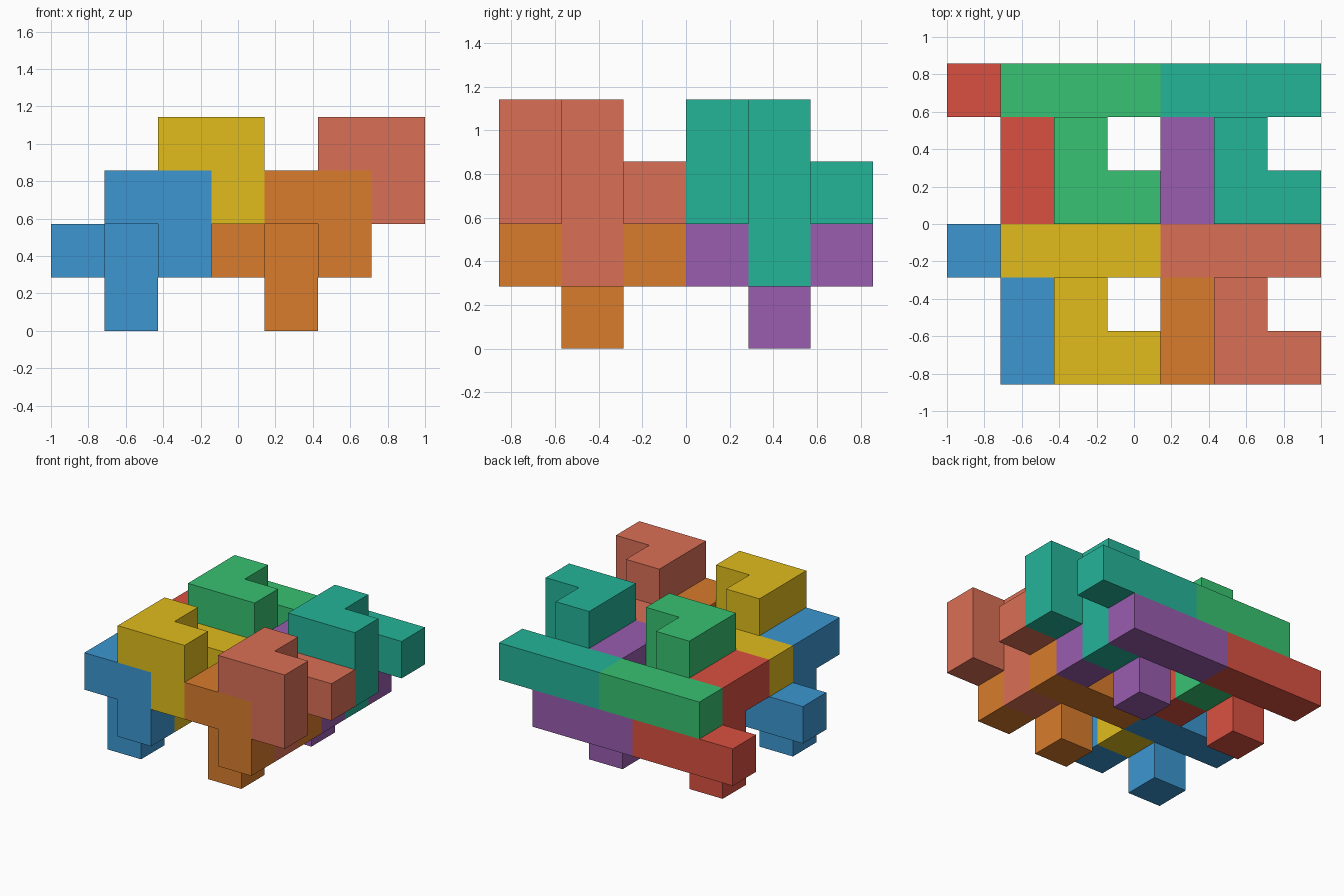
import bpy, bmesh
from mathutils import Vector

if "Cube" in bpy.data.objects:
    bpy.data.objects.remove(bpy.data.objects["Cube"])

U = 2 / 7                        # edge of one cube cell
ORIGIN = Vector((-3.5, -3, 0))   # centres the 7 x 6 x 4 cell block

# One nine-cube piece: hooked front arm, upright post, rear crossbar
CELLS = {(1, 0, 2), (2, 0, 2), (2, 0, 1),
         (1, 1, 0), (1, 1, 1), (1, 1, 2),
         (0, 2, 1), (1, 2, 1), (2, 2, 1)}


def piece(name, offset, color):
    """Outer skin of the cube cells, merged into clean flat faces."""
    bm = bmesh.new()
    base = ORIGIN + Vector(offset)
    for cell in CELLS:
        for axis in range(3):
            for sign in (-1, 1):
                n = Vector((0, 0, 0))
                n[axis] = sign
                if tuple(int(c + d) for c, d in zip(cell, n)) in CELLS:
                    continue
                a = Vector((0, 0, 0))
                a[(axis + 1) % 3] = 0.5
                b = n.cross(a)
                c = base + Vector(cell) + Vector((0.5, 0.5, 0.5)) + n * 0.5
                corners = (c - a - b, c + a - b, c + a + b, c - a + b)
                bm.faces.new([bm.verts.new(p * U) for p in corners])
    bmesh.ops.remove_doubles(bm, verts=bm.verts, dist=1e-4)
    bmesh.ops.dissolve_limit(bm, angle_limit=0.01, verts=bm.verts, edges=bm.edges)
    mesh = bpy.data.meshes.new(name)
    bm.to_mesh(mesh)
    bm.free()
    mat = bpy.data.materials.new(name + "_color")
    mat.diffuse_color = (*color, 1)
    mat.use_nodes = True
    mat.node_tree.nodes["Principled BSDF"].inputs["Base Color"].default_value = mat.diffuse_color
    mesh.materials.append(mat)
    bpy.context.collection.objects.link(bpy.data.objects.new(name, mesh))


# Eight interlocking copies: front and back rows, left and right, low and high
COLORS = {
    "blue": (0.045, 0.307, 0.64), "yellow": (0.75, 0.507, 0.012),
    "orange": (0.69, 0.20, 0.025), "salmon": (0.70, 0.159, 0.093),
    "red": (0.70, 0.081, 0.053), "green": (0.039, 0.539, 0.168),
    "purple": (0.316, 0.109, 0.427), "teal": (0.018, 0.458, 0.316),
}
names = iter(COLORS)
for row in range(2):
    for col in range(2):
        for level in range(2):
            name = next(names)
            piece(name + "_piece", (3 * col + level, 3 * row, level), COLORS[name])
